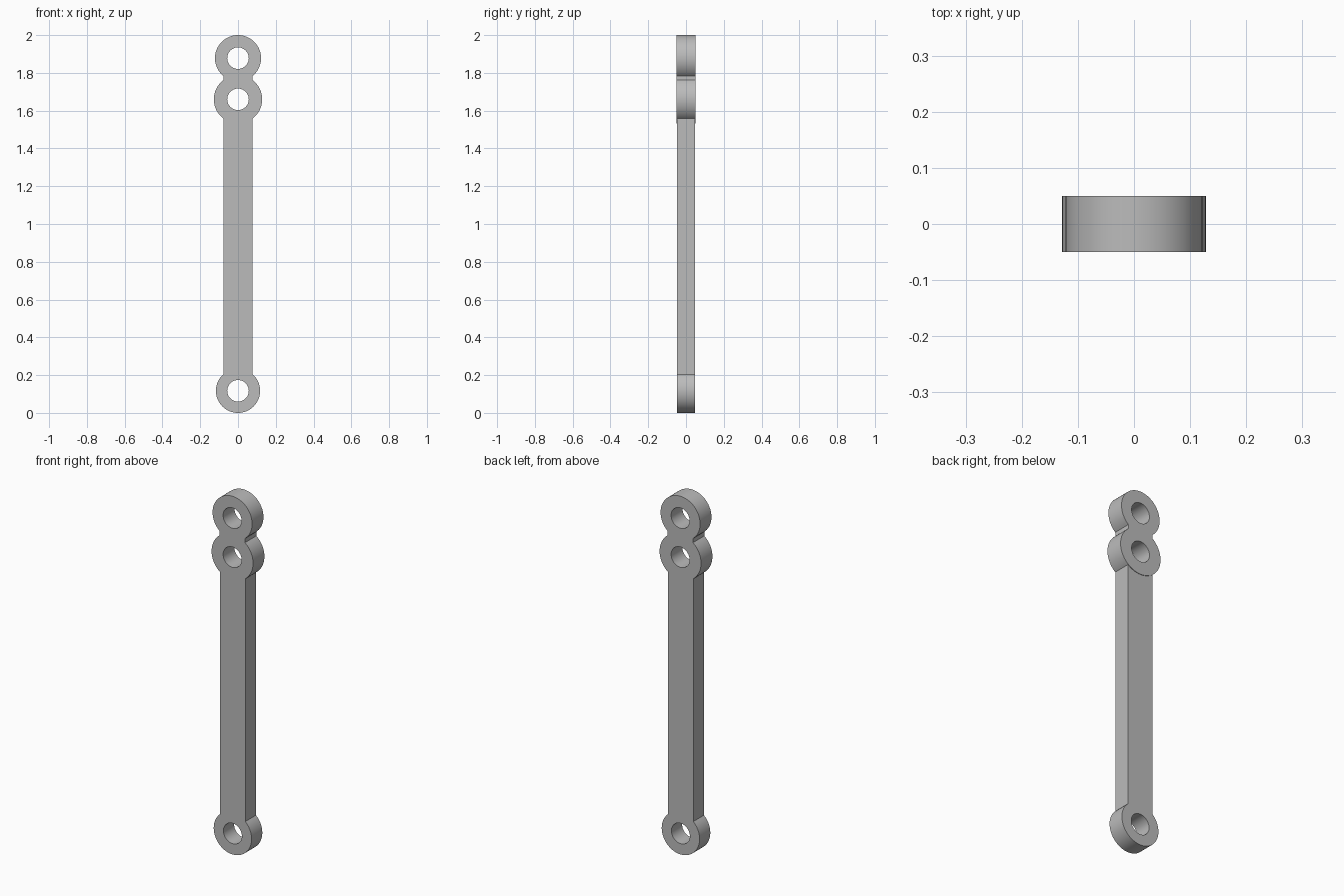
import bpy
from math import asin, cos, sin, pi, radians

cube = bpy.data.objects.get("Cube")
if cube:
    bpy.data.objects.remove(cube, do_unlink=True)

GREY = (0.5, 0.5, 0.5, 1)
mat = bpy.data.materials.new("plain grey")
mat.use_nodes = True
mat.diffuse_color = GREY
bsdf = next(n for n in mat.node_tree.nodes if n.type == "BSDF_PRINCIPLED")
bsdf.inputs["Base Color"].default_value = GREY

HALF_BAR = 0.078
HOLE = 0.057
TOP, TOP_R = 1.878, 0.122
MID, MID_R = 1.66, 0.128
LOW, LOW_R = 0.117, 0.117


def arc(z, r, start, end, steps=48):
    """Points on a circle centred at height z."""
    angles = [start + (end - start) * i / steps for i in range(steps + 1)]
    return [(r * cos(a), z + r * sin(a)) for a in angles]


def plate(name, outline, hole_heights, half_depth):
    """Extrude an outline with round holes, standing upright."""
    curve = bpy.data.curves.new(name, "CURVE")
    curve.dimensions = "2D"
    curve.fill_mode = "BOTH"
    curve.extrude = half_depth
    loops = [outline] + [arc(z, HOLE, 0, 2 * pi)[:-1] for z in hole_heights]
    for points in loops:
        spline = curve.splines.new("POLY")
        spline.points.add(len(points) - 1)
        for p, (x, z) in zip(spline.points, points):
            p.co = (x, z, 0, 1)
        spline.use_cyclic_u = True
    curve.materials.append(mat)
    obj = bpy.data.objects.new(name, curve)
    bpy.context.collection.objects.link(obj)
    obj.rotation_euler.x = pi / 2
    bpy.ops.object.select_all(action="DESELECT")
    obj.select_set(True)
    bpy.context.view_layer.objects.active = obj
    bpy.ops.object.convert(target="MESH")
    # Weld the caps to the walls so the shading is continuous
    bpy.ops.object.mode_set(mode="EDIT")
    bpy.ops.mesh.select_all(action="SELECT")
    bpy.ops.mesh.remove_doubles(threshold=0.00005)
    bpy.ops.mesh.normals_make_consistent(inside=False)
    bpy.ops.object.mode_set(mode="OBJECT")
    bpy.ops.object.shade_smooth_by_angle(angle=radians(30))


# Angles at which the straight sides meet each ring
top_a = asin(HALF_BAR / TOP_R)
mid_a = asin(HALF_BAR / MID_R)
low_a = asin(HALF_BAR / LOW_R)

# Double-ring head joined by a short neck
head = arc(TOP, TOP_R, top_a - pi / 2, 3 * pi / 2 - top_a)
head += arc(MID, MID_R, pi / 2 + mid_a, 5 * pi / 2 - mid_a)
plate("double_ring_head", head, [TOP, MID], 0.05)

# Long bar with the lower ring, its top tucked into the head
link = arc(LOW, LOW_R, pi / 2 + low_a, 5 * pi / 2 - low_a)
link += [(HALF_BAR, 1.57), (-HALF_BAR, 1.57)]
plate("bar_with_lower_ring", link, [LOW], 0.047)
